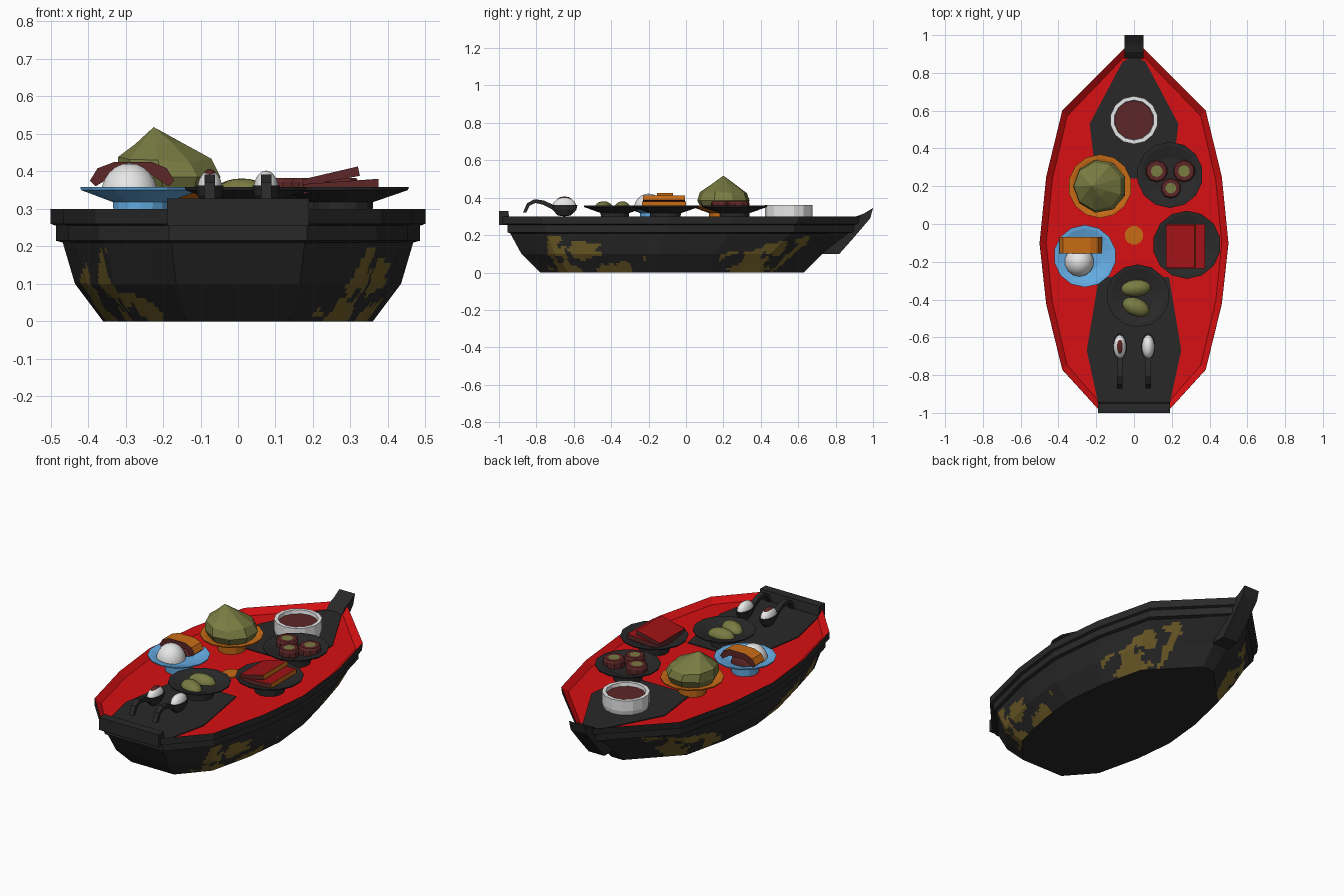
import bpy, bmesh, math
from mathutils import Vector, Matrix, noise

if "Cube" in bpy.data.objects:
    bpy.data.objects.remove(bpy.data.objects["Cube"])

COLORS = {
    "lacquer black": (0.022, 0.022, 0.022), "worn gold": (0.17, 0.115, 0.022),
    "lacquer red": (0.68, 0.005, 0.006), "rice white": (0.82, 0.82, 0.82),
    "plate blue": (0.13, 0.42, 0.78), "orange": (0.58, 0.15, 0.008),
    "olive green": (0.19, 0.2, 0.055), "dark red": (0.11, 0.02, 0.02),
    "fish red": (0.36, 0.006, 0.008)}
MATS = {}
for n, c in COLORS.items():
    MATS[n] = bpy.data.materials.new(n)
    MATS[n].diffuse_color = (*c, 1)
DECK = 0.27


def finish(name, bm, mats, smooth=None):
    bmesh.ops.remove_doubles(bm, verts=bm.verts, dist=1e-5)
    bmesh.ops.recalc_face_normals(bm, faces=bm.faces)
    me = bpy.data.meshes.new(name)
    bm.to_mesh(me)
    bm.free()
    for m in mats:
        me.materials.append(MATS[m])
    ob = bpy.data.objects.new(name, me)
    bpy.context.collection.objects.link(ob)
    if smooth:
        bpy.ops.object.select_all(action='DESELECT')
        ob.select_set(True)
        bpy.context.view_layer.objects.active = ob
        bpy.ops.object.shade_smooth_by_angle(angle=math.radians(smooth))
    return ob


def lathe(name, prof, loc, mats, sides=12, seg_mat=lambda i: 0, smooth=None, scale=(1, 1), rot=0):
    """Revolve (radius, z) points; scale stretches it into an oval."""
    bm = bmesh.new()
    rings = []
    for r, z in prof:
        ring = []
        for k in range(sides):
            a = math.tau * (k + 0.5) / sides
            p = Matrix.Rotation(rot, 3, 'Z') @ Vector((r * math.cos(a) * scale[0], r * math.sin(a) * scale[1], z))
            ring.append(bm.verts.new(p + Vector(loc)))
        rings.append(ring)
    for i in range(len(prof) - 1):
        for k in range(sides):
            j = (k + 1) % sides
            f = bm.faces.new((rings[i][k], rings[i][j], rings[i + 1][j], rings[i + 1][k]))
            f.material_index = seg_mat(i)
    bmesh.ops.remove_doubles(bm, verts=bm.verts, dist=1e-5)
    return finish(name, bm, mats, smooth)


def prism(name, pts, vec, mats, rule=None):
    """Extrude a closed 3D polygon along vec; rule picks a material from the normal."""
    bm = bmesh.new()
    f = bm.faces.new([bm.verts.new(p) for p in pts])
    g = bmesh.ops.extrude_face_region(bm, geom=[f])
    bmesh.ops.translate(bm, verts=[v for v in g["geom"] if isinstance(v, bmesh.types.BMVert)], vec=vec)
    bmesh.ops.recalc_face_normals(bm, faces=bm.faces)
    bm.faces.ensure_lookup_table()
    # drop nothing: the source face closes the far side
    if rule:
        for q in bm.faces:
            q.normal_update()
            q.material_index = rule(q.normal)
    return finish(name, bm, mats)


def mirrored(half, z):
    return [Vector((x, y, z)) for x, y in half] + [Vector((-x, y, z)) for x, y in reversed(half)]


# Hull: stacked outlines from the keel up, gold flakes chosen by noise
TOP = [(0.19, -0.98), (0.38, -0.77), (0.465, -0.42), (0.5, -0.1), (0.465, 0.25), (0.38, 0.6), (0.05, 0.93)]


def outline(z, sx, y0, y1):
    return mirrored([(x * sx, y0 + (y + 0.98) / 1.91 * (y1 - y0)) for x, y in TOP], z)


def is_gold(p):
    u = (abs(p.y + 0.02) - 0.2) / 0.5
    return (0 < u < 1.04 and p.z < 0.1 + 0.1 * u and abs(p.x) > 0.2
            and noise.noise(p * 9) + 0.4 * noise.noise(p * 27) > -0.1)


LEVELS = [outline(0, 0.72, -0.78, 0.63), outline(0.1, 0.87, -0.88, 0.73), outline(0.21, 0.935, -0.94, 0.87),
          outline(0.215, 0.972, -0.955, 0.895), outline(0.255, 0.972, -0.955, 0.9), outline(0.26, 1, -0.98, 0.92),
          outline(0.3, 1, -0.98, 0.93), outline(DECK, 0.93, -0.95, 0.89)]
bm = bmesh.new()
for i in range(len(LEVELS) - 1):
    a, b = LEVELS[i], LEVELS[i + 1]
    nu, nv = (20, 8) if i < 2 else (1, 1)
    for k in range(len(a)):
        j = (k + 1) % len(a)
        g = [[bm.verts.new(a[k].lerp(a[j], u / nu).lerp(b[k].lerp(b[j], u / nu), v / nv))
              for u in range(nu + 1)] for v in range(nv + 1)]
        for v in range(nv):
            for u in range(nu):
                f = bm.faces.new((g[v][u], g[v][u + 1], g[v + 1][u + 1], g[v + 1][u]))
                if i < 2 and is_gold(f.calc_center_median()):
                    f.material_index = 1
                if i == len(LEVELS) - 2:
                    f.material_index = 2
bm.faces.new([bm.verts.new(p) for p in LEVELS[0]])
bm.faces.new([bm.verts.new(p) for p in LEVELS[-1]]).material_index = 2
finish("hull", bm, ["lacquer black", "worn gold", "lacquer red"])

# Prow post and stern board
prism("prow", [(-0.05, y, z) for y, z in [(0.91, 0.3), (0.95, 0.315), (1, 0.345), (0.985, 0.29), (0.9, 0.19),
      (0.82, 0.1), (0.73, 0.1), (0.8, 0.2)]], (0.1, 0, 0), ["lacquer black"])
prism("stern_board", [(-0.19, y, z) for y, z in [(-1, 0.255), (-1, 0.328), (-0.95, 0.328), (-0.94, 0.255)]],
      (0.38, 0, 0), ["lacquer black"])

# Black deck panels and centre disc
prism("bow_panel", mirrored([(0.2, 0.24), (0.235, 0.53), (0.06, 0.86), (0.02, 0.88)], DECK - 0.003),
      (0, 0, 0.008), ["lacquer black"])
prism("stern_panel", mirrored([(0.19, -0.945), (0.25, -0.67), (0.185, -0.28)], DECK - 0.003),
      (0, 0, 0.008), ["lacquer black"])
lathe("centre_disc", [(0, DECK - 0.002), (0.05, DECK - 0.002), (0.05, DECK + 0.007), (0, DECK + 0.007)],
      (0, -0.06, 0), ["orange"])

# Plates
PLATE = [(0, DECK), (0.075, DECK), (0.078, 0.318), (0.168, 0.35), (0.17, 0.358), (0.15, 0.356), (0.09, 0.338), (0, 0.338)]
for name, x, y, s, mat in [("fish_plate", 0.28, -0.11, 1.06, "lacquer black"), ("roll_plate", 0.19, 0.26, 1.03, "lacquer black"),
                           ("bean_plate", 0.02, -0.38, 0.98, "lacquer black"), ("rice_plate", -0.26, -0.17, 0.97, "plate blue"),
                           ("green_plate", -0.18, 0.2, 0.99, "orange")]:
    lathe(name, PLATE, (x, y, 0), [mat], 14, scale=(s, s))

# Soup bowl
lathe("soup_bowl", [(0, DECK), (0.12, DECK), (0.127, 0.3), (0.127, 0.36), (0.106, 0.36), (0.103, 0.34), (0, 0.34)],
      (0, 0.55, 0), ["rice white", "dark red"], 14, lambda i: int(i == 5))

# Leafy green mound with an off-centre peak
mound = lathe("green_mound", [(0, 0.335), (0.115, 0.335), (0.142, 0.385), (0.128, 0.43), (0.065, 0.475), (0, 0.518)],
              (-0.18, 0.2, 0), ["olive green"], 9)
for v in mound.data.vertices:
    if v.co.z > 0.4:
        v.co.x -= 0.045 * (v.co.z - 0.4) / 0.118
        if v.co.z < 0.5:
            v.co.z += 0.018 * noise.noise(v.co * 14)


def dome(name, x, y, z0, h, sx, sy, mat, rot=0):
    prof = [(0, z0)] + [(math.cos(t * math.pi / 12), z0 + h * math.sin(t * math.pi / 12)) for t in range(7)]
    return lathe(name, prof, (x, y, 0), [mat], 14, smooth=50, scale=(sx, sy), rot=rot)


# Rice ball with an arched topping
dome("rice_ball", -0.29, -0.2, 0.335, 0.087, 0.078, 0.08, "rice white")
arch = [(-0.395, 0.375), (-0.375, 0.408), (-0.33, 0.425), (-0.23, 0.425), (-0.19, 0.408), (-0.17, 0.375)]
low = [(-0.185, 0.36), (-0.23, 0.39), (-0.33, 0.39), (-0.38, 0.36)]
prism("arched_topping", [(x, -0.155, z) for x, z in arch + low], (0, 0.085, 0), ["dark red", "orange"],
      lambda n: int(n.z > 0.3))
dome("rice_under_topping", -0.285, -0.11, 0.335, 0.065, 0.07, 0.035, "dark red")

# Fish slices, the upper one leaning
SLICE = ["dark red", "fish red", "orange"]
slice_rule = lambda n: 1 if n.z > 0.5 else 2 if n.x > 0.5 else 0
prism("lower_fish_slice", [(x, -0.235, z) for x, z in [(0.175, 0.34), (0.375, 0.352), (0.375, 0.38), (0.175, 0.366)]],
      (0, 0.235, 0), SLICE, slice_rule)
prism("upper_fish_slice", [(x, -0.23, z) for x, z in [(0.175, 0.36), (0.325, 0.388), (0.32, 0.413), (0.17, 0.378)]],
      (0, 0.225, 0), SLICE, slice_rule)

# Rolls with green cores
for i, (x, y, r) in enumerate([(0.12, 0.28, 0.06), (0.265, 0.28, 0.06), (0.195, 0.19, 0.055)]):
    lathe(f"roll_{i + 1}", [(0, 0.336), (r, 0.336), (r, 0.372), (r * 0.88, 0.382), (r * 0.52, 0.382), (0, 0.382)],
          (x, y, 0), ["dark red", "olive green"], 10, lambda i: int(i == 4))

# Green beans
dome("bean_back", 0.01, -0.34, 0.336, 0.045, 0.08, 0.045, "olive green", 0.08)
dome("bean_front", 0.01, -0.44, 0.336, 0.045, 0.076, 0.048, "olive green", -0.4)

# Spoons filled with rice, handles curving up and over
for side, x in (("left", -0.075), ("right", 0.075)):
    lathe(f"{side}_spoon_bowl", [(0, 0.3), (0.5, 0.305), (0.9, 0.335), (1, 0.362), (0.9, 0.362), (0, 0.355)],
          (x, -0.65, 0), ["lacquer black"], 12, scale=(0.038, 0.073))
    dome(f"{side}_spoon_rice", x, -0.65, 0.352, 0.05, 0.034, 0.064, "rice white")
    up = [(-0.71, 0.362), (-0.76, 0.385), (-0.81, 0.392), (-0.85, 0.37), (-0.872, 0.32)]
    down = [(-0.855, 0.32), (-0.835, 0.358), (-0.805, 0.372), (-0.765, 0.363), (-0.71, 0.335)]
    prism(f"{side}_spoon_handle", [(x - 0.014, y, z) for y, z in up + down], (0.028, 0, 0), ["lacquer black"])
dome("spoon_topping", -0.075, -0.65, 0.39, 0.016, 0.017, 0.038, "dark red")

for m in bpy.data.materials:
    if m.users and not m.is_grease_pencil:
        m.use_nodes = True
        m.node_tree.nodes["Principled BSDF"].inputs["Base Color"].default_value = m.diffuse_color
